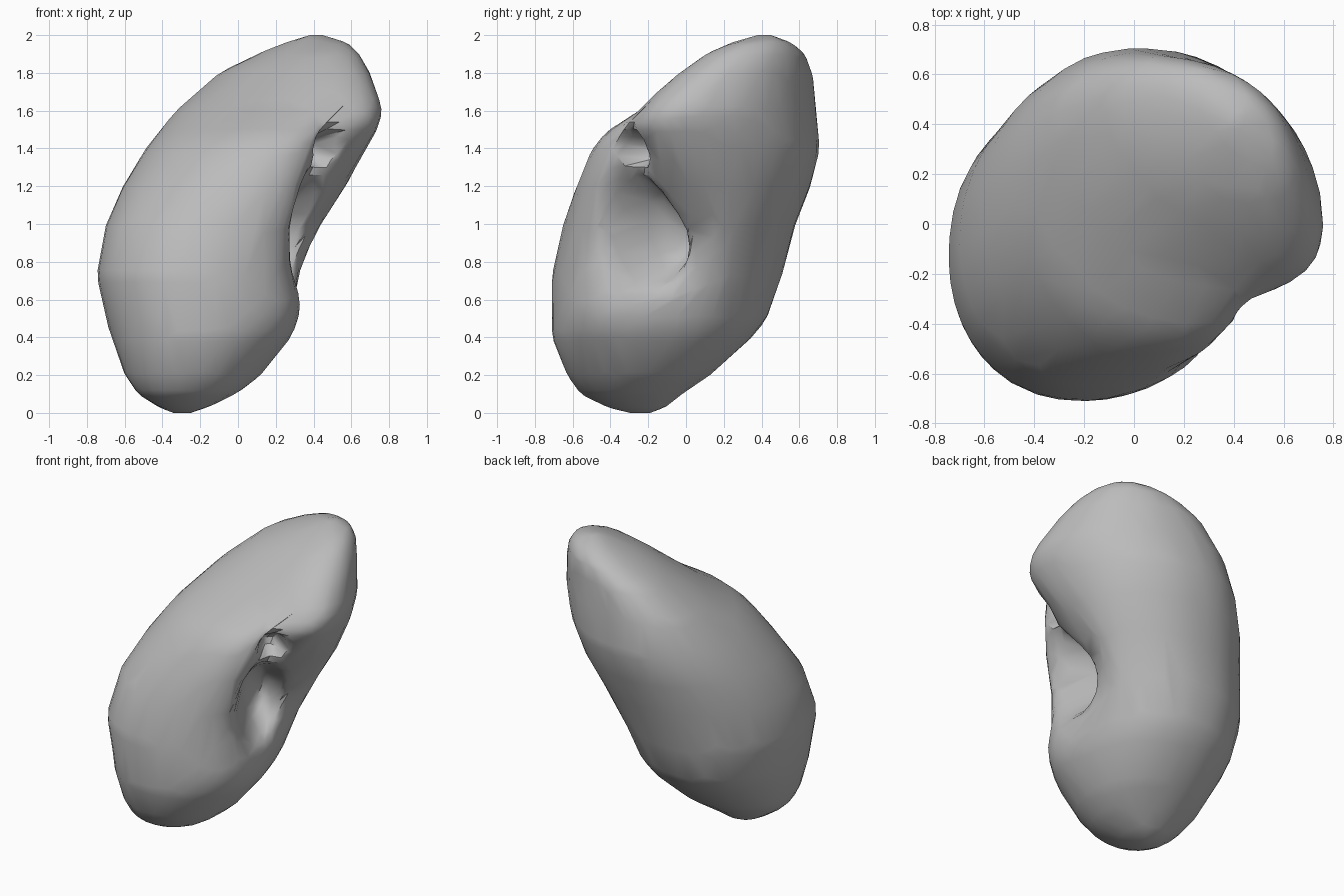
import bpy, bmesh, math
from mathutils import Vector

cube = bpy.data.objects.get("Cube")
if cube:
    bpy.data.objects.remove(cube, do_unlink=True)

# Body sections: height, x range, y range, lean of the oval
SECTIONS = [
    (0.00, -.34, -.25, -.30, -.19, 0),
    (0.03, -.42, -.16, -.42, -.11, 0),
    (0.10, -.53, -.01, -.56, -.02, 0),
    (0.20, -.60, .12, -.63, .13, 0),
    (0.40, -.67, .26, -.71, .35, 0),
    (0.50, -.70, .30, -.71, .43, 0),
    (0.73, -.75, .36, -.71, .51, .05),
    (1.00, -.70, .49, -.65, .58, .05),
    (1.20, -.61, .60, -.58, .66, -.03),
    (1.40, -.49, .68, -.50, .71, -.12),
    (1.50, -.41, .72, -.42, .70, -.2),
    (1.60, -.33, .74, -.26, .69, -.3),
    (1.80, -.10, .69, -.02, .67, -.4),
    (1.90, .10, .64, .11, .63, -.4),
    (1.96, .25, .58, .24, .56, -.4),
    (2.00, .38, .45, .38, .45, 0),
]
# Hollows (negative depth swells): centre along the side, centre height,
# half width, half height, depth, steepness
HOLLOWS = [
    (.22, 0.96, .28, .36, .15, 2),    # waist
    (.15, 1.38, .20, .20, .07, 2),    # upper slope of the waist
    (-.08, 0.56, .28, .24, -.07, 2),  # lower lip
    (.42, 1.62, .24, .22, -.05, 2),   # upper lobe
    (.07, 0.98, .14, .27, .27, 4),    # main opening
    (.13, 1.40, .08, .09, .20, 4),    # small upper opening
]
RINGS, SIDES = 72, 96
FULLNESS = 0.94
INWARD = Vector((-1, 1, 0)).normalized()
ALONG = Vector((1, 1, 0)).normalized()


def section_at(z):
    for a, b in zip(SECTIONS, SECTIONS[1:]):
        if z <= b[0]:
            f = (z - a[0]) / (b[0] - a[0])
            return [p + (q - p) * f for p, q in zip(a, b)]
    return list(SECTIONS[-1])


def full(c):
    """Swell an oval slightly towards its corners."""
    return math.copysign(abs(c) ** FULLNESS, c)


def ring_points(z):
    _, x0, x1, y0, y1, lean = section_at(z)
    skew = math.asin(lean)
    for i in range(SIDES):
        t = math.tau * i / SIDES
        yield Vector(((x0 + x1) / 2 + (x1 - x0) / 2 * full(math.cos(t)),
                      (y0 + y1) / 2 + (y1 - y0) / 2 * full(math.sin(t + skew)), z))


def press_in(co):
    """Push a point inward where the hollows lie, fading out at mid body."""
    s = min(1, max(0, -co.dot(INWARD) / 0.4))
    fade = s * s * (3 - 2 * s)
    depth = 0
    for u, z, ru, rz, amount, power in HOLLOWS:
        d = math.hypot((co.dot(ALONG) - u) / ru, (co.z - z) / rz)
        depth += amount * math.exp(-d ** power)
    return co + INWARD * depth * fade


# Loft the bean-shaped body
bm = bmesh.new()
rings = []
for k in range(RINGS + 1):
    z = 1 - math.cos(math.pi * k / RINGS)
    rings.append([bm.verts.new(p) for p in ring_points(z)])
for low, high in zip(rings, rings[1:]):
    for i in range(SIDES):
        j = (i + 1) % SIDES
        bm.faces.new((low[i], low[j], high[j], high[i]))
bm.faces.new(rings[0][::-1])
bm.faces.new(rings[-1])

# Soften the sections, then carve the hollows
inner = [v for ring in rings[1:-1] for v in ring]
for _ in range(3):
    bmesh.ops.smooth_vert(bm, verts=inner, factor=0.5,
                          use_axis_x=True, use_axis_y=True, use_axis_z=True)
for v in bm.verts:
    v.co = press_in(v.co)
bmesh.ops.recalc_face_normals(bm, faces=bm.faces)

mesh = bpy.data.meshes.new("bean_body")
bm.to_mesh(mesh)
bm.free()
body = bpy.data.objects.new("bean_body", mesh)
bpy.context.collection.objects.link(body)

# Plain grey surface
grey = bpy.data.materials.new("plain_grey")
grey.use_nodes = True
colour = (0.5, 0.5, 0.5, 1)
grey.diffuse_color = colour
grey.node_tree.nodes["Principled BSDF"].inputs["Base Color"].default_value = colour
mesh.materials.append(grey)

# Coarse, irregular facets with smooth shading
bpy.ops.object.select_all(action='DESELECT')
body.select_set(True)
bpy.context.view_layer.objects.active = body
coarse = body.modifiers.new("coarse_facets", 'DECIMATE')
coarse.ratio = 0.1
bpy.ops.object.modifier_apply(modifier=coarse.name)
bpy.ops.object.shade_smooth_by_angle(angle=math.radians(40))
